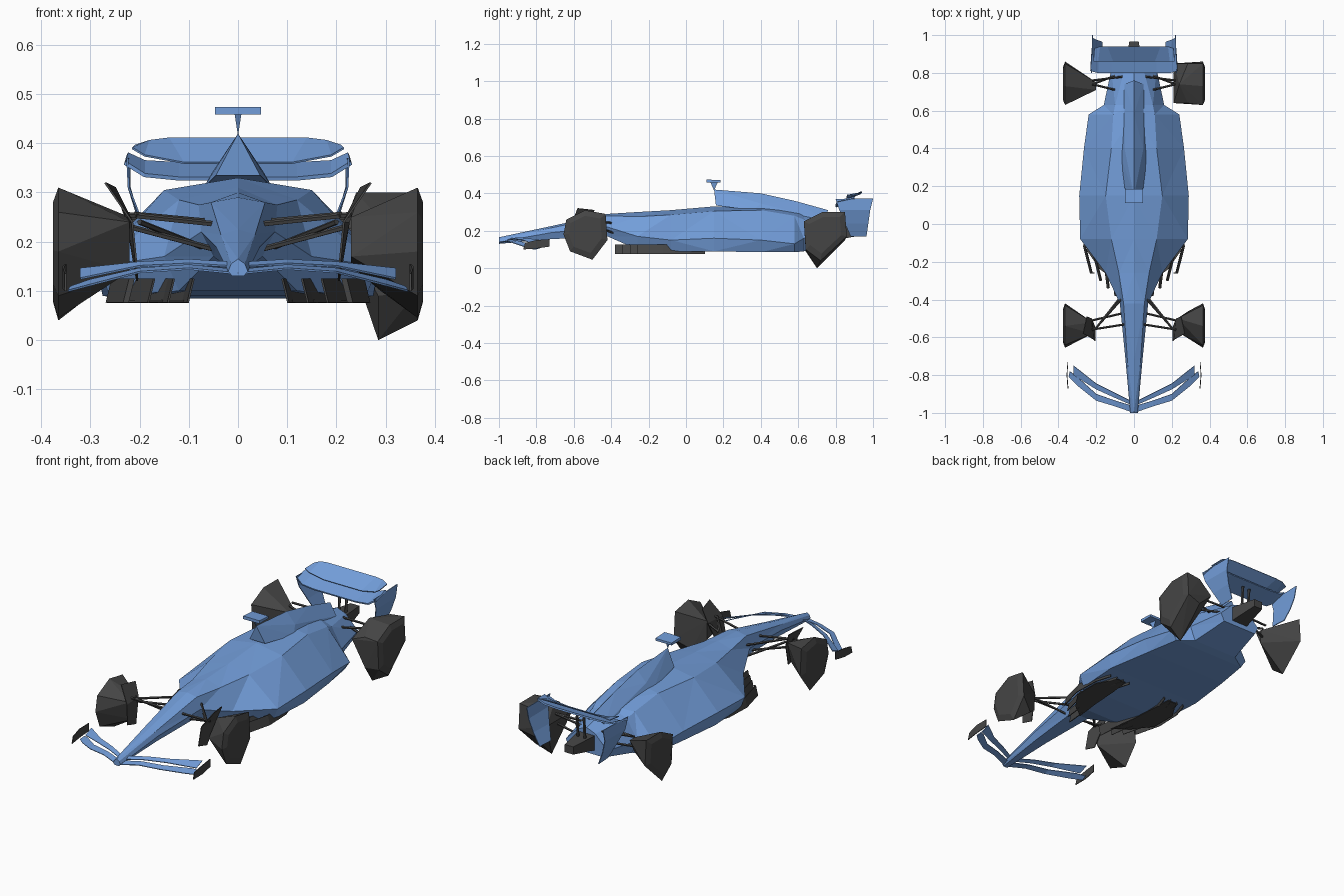
import bpy, bmesh
from mathutils import Vector

cube = bpy.data.objects.get("Cube")
if cube:
    bpy.data.objects.remove(cube, do_unlink=True)


def material(name, rgb):
    m = bpy.data.materials.new(name)
    m.use_nodes = True
    m.diffuse_color = (*rgb, 1)
    m.node_tree.nodes["Principled BSDF"].inputs["Base Color"].default_value = (*rgb, 1)
    return m


BLUE = material("body_blue", (0.17, 0.34, 0.70))
DARK = material("dark_grey", (0.06, 0.06, 0.06))


def finish(name, bm, mat):
    bmesh.ops.recalc_face_normals(bm, faces=bm.faces)
    mesh = bpy.data.meshes.new(name)
    bm.to_mesh(mesh)
    bm.free()
    mesh.materials.append(mat)
    ob = bpy.data.objects.new(name, mesh)
    bpy.context.collection.objects.link(ob)
    return ob


def hull(name, points, mat):
    bm = bmesh.new()
    for p in points:
        bm.verts.new(p)
    res = bmesh.ops.convex_hull(bm, input=bm.verts)
    junk = [g for g in res["geom_interior"] if isinstance(g, bmesh.types.BMVert)]
    bmesh.ops.delete(bm, geom=junk, context="VERTS")
    return finish(name, bm, mat)


def ribbon(name, edge_a, edge_b, mat, thick=0.004):
    """Thin bent sheet between two edges with the same number of points."""
    bm = bmesh.new()
    a = [bm.verts.new(p) for p in edge_a]
    b = [bm.verts.new(p) for p in edge_b]
    for i in range(len(a) - 1):
        bm.faces.new((a[i], a[i + 1], b[i + 1], b[i]))
    ob = finish(name, bm, mat)
    mod = ob.modifiers.new("thickness", "SOLIDIFY")
    mod.thickness = thick
    mod.offset = 0
    return ob


def rod(name, start, end, mat, r=0.006):
    s, e = Vector(start), Vector(end)
    bm = bmesh.new()
    bmesh.ops.create_cone(bm, cap_ends=True, segments=5, radius1=r, radius2=r, depth=(e - s).length)
    bm.transform((e - s).to_track_quat("Z", "Y").to_matrix().to_4x4())
    bmesh.ops.translate(bm, verts=bm.verts, vec=(s + e) / 2)
    return finish(name, bm, mat)


def flip(points, side):
    return [(x * side, y, z) for x, y, z in points]


# Nose, cockpit surround and sidepods: one lofted shell
# y, floor half-width and z, side half-width and z, shoulder half-width and z, centre z
sections = [
    (-1.0, .012, .13, .02, .14, .014, .155, .165),
    (-.72, .03, .155, .045, .19, .035, .215, .225),
    (-.42, .05, .17, .075, .22, .055, .28, .29),
    (-.26, .12, .10, .15, .17, .08, .275, .30),
    (-.08, .26, .09, .285, .15, .12, .285, .31),
    (.15, .275, .09, .29, .16, .15, .305, .33),
    (.4, .24, .085, .265, .15, .12, .31, .33),
    (.58, .21, .085, .24, .13, .11, .28, .31),
    (.63, .13, .09, .16, .16, .10, .26, .30),
    (.82, .10, .13, .12, .17, .05, .24, .26),
]
bm = bmesh.new()
rings = []
for y, wb, zb, wm, zm, ws, zs, zt in sections:
    half = [(wb, y, zb), (wm, y, zm), (ws, y, zs)]
    ring = half + [(0, y, zt)] + flip(reversed(half), -1)
    rings.append([bm.verts.new(p) for p in ring])
for r, s in zip(rings, rings[1:]):
    for i in range(len(r)):
        j = (i + 1) % len(r)
        bm.faces.new((r[i], r[j], s[j], s[i]))
bm.faces.new(rings[0])
bm.faces.new(rings[-1])
bmesh.ops.triangulate(bm, faces=bm.faces)
finish("body_shell", bm, BLUE)

# Airbox and engine cover
cover = [(0, .15, .42), (0, .4, .40), (0, .58, .36), (0, .76, .31)]
for side in (1, -1):
    cover += flip([(.045, .16, .335), (.05, .4, .345), (.07, .36, .31), (.05, .74, .26)], side)
hull("engine_cover", cover, BLUE)

# Camera pod on its strut
pod = [(x, y, z) for x in (-.047, .047) for y, z in ((.11, .458), (.185, .458), (.11, .474), (.185, .47))]
hull("camera_pod", pod, BLUE)
hull("camera_strut", [(0, .15, .415), (.007, .13, .46), (-.007, .13, .46), (0, .17, .46)], BLUE)

# Wheels: an angular outer tread that narrows towards the hub
front_rim = [(-.655, .18), (-.64, .26), (-.54, .31), (-.43, .29), (-.42, .15), (-.50, .045), (-.62, .09)]
rear_rim = [(.63, .25), (.73, .30), (.85, .30), (.86, .17), (.72, .04), (.64, .10)]
rear_core = [(.64, .25), (.74, .30), (.85, .29), (.85, .15), (.70, 0), (.64, .09)]


def wheel(name, side, rim, inner):
    pts = [(side * .365, y, z) for y, z in rim]
    cy = sum(y for y, z in rim) / len(rim)
    cz = sum(z for y, z in rim) / len(rim)
    pts += [(side * .376, cy + (y - cy) * .75, cz + (z - cz) * .75) for y, z in rim]
    hull(name, pts + inner, DARK)


wheel("front_wheel_left", 1, front_rim,
      [(.23, -.57, .17), (.23, -.5, .25), (.23, -.5, .15), (.29, -.46, .1)])
wheel("front_wheel_right", -1, front_rim,
      [(-.22, -.58, .24), (-.22, -.52, .25), (-.22, -.55, .14)])
wheel("rear_wheel_left", 1, rear_rim,
      [(.285, y, z) for y, z in rear_core] + [(.21, .64, .22), (.21, .85, .22), (.24, .74, .30)])
wheel("rear_wheel_right", -1, rear_rim,
      [(-.2, .71, .22), (-.2, .75, .22), (-.21, .73, .16)])

for side, label in ((1, "left"), (-1, "right")):
    # Front suspension arms
    arms = [((.05, -.38, .24), (.21, -.56, .255)), ((.05, -.36, .18), (.2, -.55, .24)),
            ((.04, -.53, .235), (.23, -.56, .255)), ((.05, -.47, .185), (.22, -.51, .23))]
    # Rear suspension arms
    arms += [((.06, .70, .22), (.22, .74, .24)), ((.06, .80, .20), (.22, .74, .19)),
             ((.06, .78, .24), (.22, .76, .25))]
    for i, arm in enumerate(arms):
        rod(f"suspension_arm_{label}_{i + 1}", *flip(arm, side), DARK)

    # Winglet beside each front wheel
    ribbon(f"wheel_winglet_{label}",
           flip([(.205, -.62, .14), (.215, -.61, .24), (.27, -.58, .32)], side),
           flip([(.205, -.55, .12), (.225, -.50, .24), (.25, -.49, .31)], side), DARK)

    # Front wing: swept elements
    ribbon(f"front_wing_main_{label}",
           flip([(0, -1, .135), (.1, -.965, .145), (.2, -.935, .138), (.3, -.855, .112), (.345, -.81, .10)], side),
           flip([(0, -.965, .142), (.1, -.935, .152), (.2, -.90, .145), (.3, -.81, .122), (.34, -.78, .108)], side),
           BLUE)
    ribbon(f"front_wing_flap_{label}",
           flip([(.02, -.955, .15), (.1, -.92, .155), (.2, -.875, .15), (.32, -.80, .125)], side),
           flip([(.02, -.935, .158), (.1, -.895, .163), (.2, -.845, .158), (.32, -.75, .145)], side),
           BLUE)
    ribbon(f"front_wing_endplate_{label}",
           flip([(.35, -.87, .10), (.355, -.8, .105), (.35, -.73, .115)], side),
           flip([(.35, -.86, .135), (.355, -.8, .15), (.35, -.73, .155)], side), DARK)

    # Curved fences under the floor's leading edge
    for k in range(4):
        x = .09 + .04 * k
        path = [(x, -.38 + .04 * k), (x + .01, -.26), (x + .045, -.12), (x + .04, .02), (x + .015, .1)]
        ribbon(f"floor_fence_{label}_{k + 1}",
               flip([(px, y, .125) for px, y in path], side),
               flip([(px + .012, y, .076) for px, y in path], side), DARK)
    ribbon(f"floor_tray_{label}",
           flip([(.10, -.3, .08), (.12, -.15, .077), (.13, 0, .077), (.14, .1, .08)], side),
           flip([(.18, -.24, .08), (.25, -.14, .077), (.25, 0, .077), (.19, .1, .08)], side), DARK)

    # Rear wing endplate, leaning in towards the bottom
    ribbon(f"rear_endplate_{label}",
           flip([(.225, .80, .37), (.222, .82, .31), (.195, .85, .24), (.165, .88, .17)], side),
           flip([(.22, 1.0, .372), (.22, .985, .31), (.2, .975, .24), (.17, .965, .17)], side), BLUE)


# Rear wing planes
def span(rows):
    return flip(rows, -1) + flip(reversed(rows), 1)


ribbon("rear_wing_main", span([(.23, .81, .36), (.19, .80, .335), (.12, .80, .328)]),
       span([(.225, .90, .378), (.19, .90, .362), (.12, .90, .358)]), BLUE, 0.008)
ribbon("rear_wing_flap", span([(.215, .86, .39), (.19, .86, .375), (.11, .86, .36)]),
       span([(.21, .93, .395), (.18, .94, .405), (.14, .94, .41)]), BLUE)

# Rear crash structure, tail light and wing pylons
hull("rear_crash_box", [(x * s, y, z) for s in (1, -1) for x, y, z in
     ((.05, .8, .15), (.05, .8, .23), (.025, .965, .18), (.025, .965, .22))], DARK)
for x in (-.02, .02):
    rod("wing_pylon", (x, .86, .2), (x, .87, .335), DARK, 0.007)
